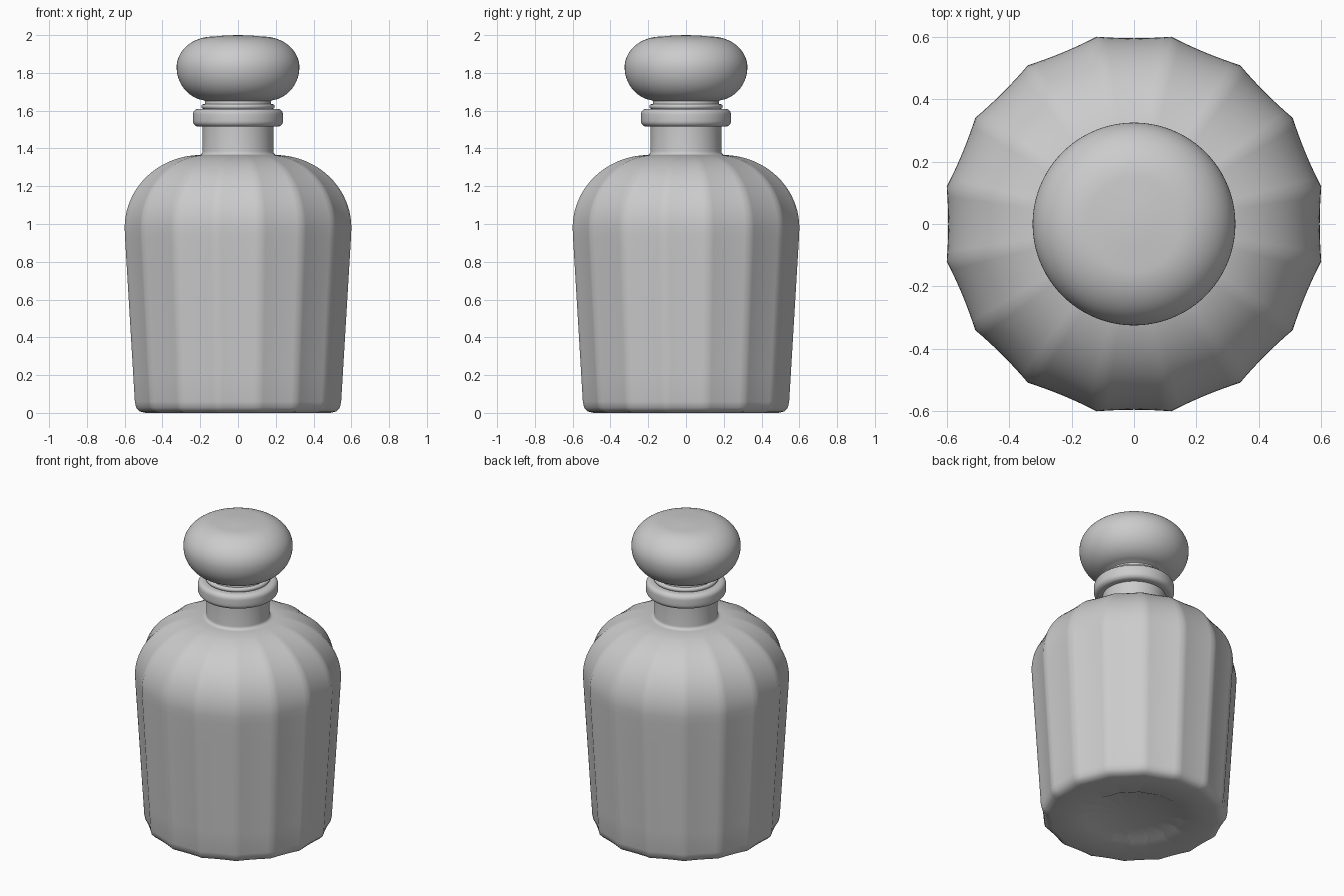
import bpy, bmesh
from math import sin, cos, pi, radians

if "Cube" in bpy.data.objects:
    bpy.data.objects.remove(bpy.data.objects["Cube"])

SIDES = 16
STEP = 2 * pi / SIDES


def facet(theta, amount):
    """Radius factor: 1 at the ridges, slightly hollow panel between them."""
    phi = (theta + STEP / 2) % STEP - STEP / 2
    flat = cos(STEP / 2) / cos(phi)
    hollow = 0.008 * (1 - (phi / (STEP / 2)) ** 2)
    return 1 - amount * (1 - flat + hollow)


def lathe(name, profile, segs=128, angle=35):
    """Revolve (radius, z, facet amount) points; radius 0 closes to a point."""
    bm = bmesh.new()
    rings = []
    for r, z, amount in profile:
        if r == 0:
            rings.append([bm.verts.new((0, 0, z))] * segs)
            continue
        ring = []
        for i in range(segs):
            t = 2 * pi * i / segs
            k = r * facet(t, amount)
            ring.append(bm.verts.new((k * cos(t), k * sin(t), z)))
        rings.append(ring)
    for a, b in zip(rings, rings[1:]):
        for i in range(segs):
            j = (i + 1) % segs
            quad = list(dict.fromkeys((a[i], a[j], b[j], b[i])))
            bm.faces.new(quad)
    bmesh.ops.recalc_face_normals(bm, faces=bm.faces)
    mesh = bpy.data.meshes.new(name)
    bm.to_mesh(mesh)
    bm.free()
    ob = bpy.data.objects.new(name, mesh)
    bpy.context.collection.objects.link(ob)
    bpy.ops.object.select_all(action='DESELECT')
    ob.select_set(True)
    bpy.context.view_layer.objects.active = ob
    bpy.ops.object.shade_smooth_by_angle(angle=radians(angle))
    return ob


def arc(cr, cz, a, b, start, end, n):
    """Points on an ellipse arc, angles in degrees from the outward axis."""
    out = []
    for i in range(n + 1):
        t = radians(start + (end - start) * i / n)
        out.append((cr + a * cos(t), cz + b * sin(t)))
    return out


# Faceted body: recessed base, tapered wall, domed shoulder
body = [(0, 0.02, 1), (0.27, 0.02, 1), (0.30, 0.005, 1), (0.50, 0.0, 1),
        (0.53, 0.008, 1), (0.55, 0.028, 1), (0.557, 0.06, 1)]
body += [(0.557 + 0.053 * i / 6, 0.06 + 0.87 * i / 6, 1) for i in range(1, 7)]
for r, z in arc(0.20, 0.98, 0.412, 0.385, 0, 90, 20):
    body.append((r, z, min(1, max(0, (r - 0.20) / 0.15))))

# Round neck with a flared foot and a rolled lip, open at the top
neck = arc(0.207, 1.385, 0.02, 0.02, 270, 180, 5) + [(0.187, 1.515)]
neck += arc(0.208, 1.545, 0.03, 0.03, -90, 0, 6)
neck += arc(0.208, 1.58, 0.03, 0.03, 0, 90, 6)
neck += [(0.17, 1.61), (0.16, 1.60), (0.15, 1.45)]
lathe("bottle", body + [(r, z, 0) for r, z in neck] + [(0, 1.45, 0)])

# Stopper: plug, stepped collar and flattened knob
stopper = [(0, 1.46), (0.145, 1.46), (0.155, 1.605), (0.185, 1.608)]
stopper += arc(0.185, 1.622, 0.009, 0.012, -80, 80, 6)
stopper += [(0.176, 1.636), (0.174, 1.65), (0.185, 1.656)]
stopper += arc(0.155, 1.83, 0.17, 0.178, -72, 0, 12)
stopper += arc(0.135, 1.83, 0.19, 0.162, 5, 90, 14)
stopper += [(0.07, 1.998), (0, 2.0)]
lathe("stopper", [(r, z, 0) for r, z in stopper], segs=96)
